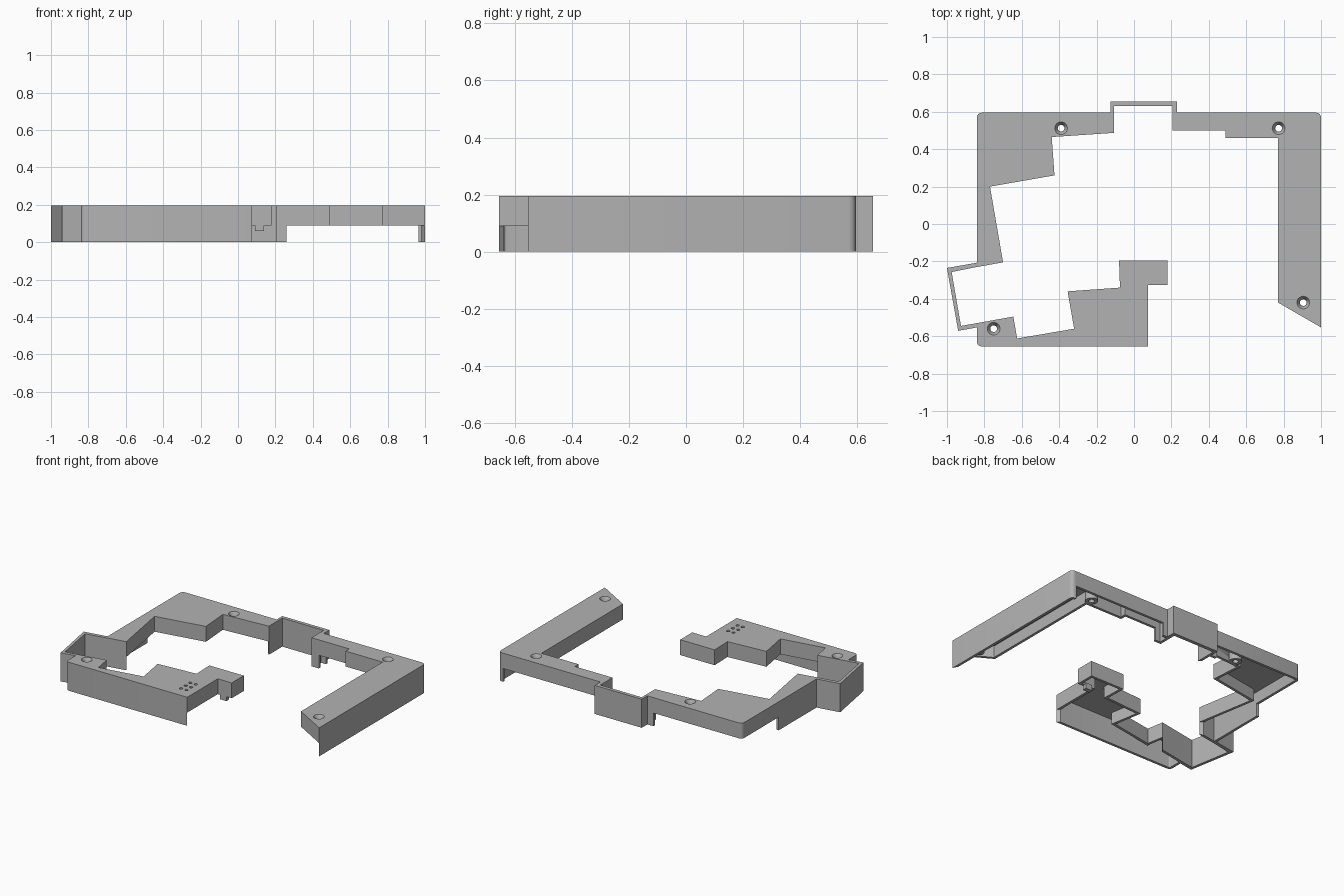
import bpy, bmesh, math
from mathutils import Vector

if "Cube" in bpy.data.objects:
    bpy.data.objects.remove(bpy.data.objects["Cube"])

TOP, UNDER, WALL = 0.195, 0.17, 0.018

grey = bpy.data.materials.new("light grey plastic")
grey.diffuse_color = (0.45, 0.45, 0.45, 1)
grey.use_nodes = True
grey.node_tree.nodes["Principled BSDF"].inputs["Base Color"].default_value = grey.diffuse_color


def finish(bm, name):
    bmesh.ops.recalc_face_normals(bm, faces=bm.faces)
    me = bpy.data.meshes.new(name)
    bm.to_mesh(me)
    bm.free()
    ob = bpy.data.objects.new(name, me)
    bpy.context.collection.objects.link(ob)
    me.materials.append(grey)
    return ob


def smooth(ob):
    bpy.ops.object.select_all(action='DESELECT')
    ob.select_set(True)
    bpy.context.view_layer.objects.active = ob
    bpy.ops.object.shade_smooth_by_angle(angle=math.radians(35))


def rounded(points):
    """Replace corners that carry a radius by a small arc."""
    out = []
    for i, p in enumerate(points):
        if len(p) == 3:
            out.append(p)
            continue
        c = Vector(p[:2])
        r = p[3]
        a = (Vector(points[i - 1][:2]) - c).normalized() * r
        b = (Vector(points[(i + 1) % len(points)][:2]) - c).normalized() * r
        for k in range(5):
            t = k / 4 * math.pi / 2
            q = c + a * (1 - math.sin(t)) + b * (1 - math.cos(t))
            out.append((q.x, q.y, p[2]))
    return out


def shell(name, points):
    """Hollow cover, open below. Each point is x, y, lower edge of the wall that starts there."""
    pts = rounded(points)
    n = len(pts)
    P = [Vector(p[:2]) for p in pts]
    Z = [p[2] for p in pts]
    Q = []
    for i in range(n):
        d0 = (P[i] - P[i - 1]).normalized()
        d1 = (P[(i + 1) % n] - P[i]).normalized()
        n0, n1 = Vector((-d0.y, d0.x)), Vector((-d1.y, d1.x))
        Q.append(P[i] + (n0 + n1) * WALL / (1 + n0.dot(n1)))
    bm = bmesh.new()
    cache = {}

    def v(ring, i, z):
        key = (ring is Q, i % n, z)
        if key not in cache:
            cache[key] = bm.verts.new((*ring[i % n], z))
        return cache[key]

    bm.faces.new([v(P, i, TOP) for i in range(n)])
    bm.faces.new([v(Q, i, UNDER) for i in range(n)])
    for i in range(n):
        z, before, after = Z[i], Z[i - 1], Z[(i + 1) % n]
        for ring, high in ((P, TOP), (Q, UNDER)):
            f = [v(ring, i, z), v(ring, i + 1, z)]
            if after > z:
                f.append(v(ring, i + 1, after))
            f += [v(ring, i + 1, high), v(ring, i, high)]
            if before > z:
                f.append(v(ring, i, before))
            bm.faces.new(f)
        bm.faces.new([v(P, i, z), v(P, i + 1, z), v(Q, i + 1, z), v(Q, i, z)])
        if before != z:
            bm.faces.new([v(P, i, z), v(P, i, before), v(Q, i, before), v(Q, i, z)])
    return finish(bm, name)


def prism(name, outline, z0, z1):
    bm = bmesh.new()
    lo = [bm.verts.new((x, y, z0)) for x, y in outline]
    hi = [bm.verts.new((x, y, z1)) for x, y in outline]
    bm.faces.new(lo)
    bm.faces.new(hi)
    for i in range(len(lo)):
        j = (i + 1) % len(lo)
        bm.faces.new([lo[i], lo[j], hi[j], hi[i]])
    return finish(bm, name)


def cut(ob, holes):
    """Cut round holes given as x, y, radius, bottom."""
    bm = bmesh.new()
    for x, y, r, z in holes:
        ret = bmesh.ops.create_cone(bm, cap_ends=True, segments=24, radius1=r, radius2=r, depth=0.25 - z)
        bmesh.ops.translate(bm, verts=ret["verts"], vec=(x, y, (0.25 + z) / 2))
    cutter = finish(bm, "hole_cutter")
    cutter.hide_render = True
    mod = ob.modifiers.new("holes", 'BOOLEAN')
    mod.operation, mod.solver, mod.object = 'DIFFERENCE', 'EXACT', cutter
    bpy.context.view_layer.objects.active = ob
    bpy.ops.object.modifier_apply(modifier=mod.name)
    bpy.data.objects.remove(cutter)
    smooth(ob)


def screw_boss(x, y):
    """Countersunk tube hanging below the plate."""
    prof = [(0.034, TOP), (0.018, 0.172), (0.018, 0.09), (0.04, 0.09), (0.04, 0.172)]
    bm = bmesh.new()
    n = 24
    rings = [[bm.verts.new((x + r * math.cos(k * math.tau / n), y + r * math.sin(k * math.tau / n), z))
              for k in range(n)] for r, z in prof]
    for a, b in zip(rings, rings[1:]):
        for k in range(n):
            bm.faces.new([a[k], a[(k + 1) % n], b[(k + 1) % n], b[k]])
    bm.normal_update()
    smooth(finish(bm, "screw_boss"))


# Cover sections
L = 0.09
front_left = shell("front_left_cover", [
    (-0.84, -0.655, 0, 0.025), (0.075, -0.655, L), (0.075, -0.325, L), (0.18, -0.325, L),
    (0.18, -0.195, L), (-0.08, -0.195, L), (-0.075, -0.34, L), (-0.355, -0.36, L),
    (-0.32, -0.56, L), (-0.625, -0.612, L), (-0.645, -0.495, 0), (-0.84, -0.53, 0)])
back_left = shell("back_left_cover", [
    (-0.84, 0.595, L, 0.025), (-0.84, 0.2, 0), (-0.84, -0.23, 0), (-0.7, -0.205, L),
    (-0.77, 0.2, L), (-0.425, 0.26, L), (-0.44, 0.465, L), (-0.108, 0.487, 0),
    (-0.108, 0.595, 0), (-0.17, 0.595, L)])
right = shell("right_cover", [
    (1, 0.595, 0, 0.025), (0.965, 0.595, L), (0.26, 0.595, 0), (0.205, 0.595, 0), (0.205, 0.5, 0),
    (0.26, 0.5, L), (0.49, 0.5, L), (0.49, 0.46, L), (0.77, 0.46, L), (0.77, -0.42, L), (1, -0.553, 0)])

# Thin walled pockets at the left and the back
prism("left_pocket_wall", [(-0.84, -0.207), (-1, -0.235), (-0.94, -0.571), (-0.84, -0.553),
                           (-0.84, -0.53), (-0.925, -0.545), (-0.975, -0.257), (-0.84, -0.23)], 0, TOP)
prism("back_pocket_wall", [(-0.125, 0.595), (-0.125, 0.656), (0.23, 0.656), (0.23, 0.595),
                           (0.205, 0.595), (0.205, 0.632), (-0.108, 0.632), (-0.108, 0.595)], 0, TOP)

# Small foot under the tab
prism("tab_foot", [(0.09, -0.325), (0.14, -0.325), (0.14, -0.295), (0.09, -0.295)], 0.06, 0.1)

# Screw holes, and a group of shallow dimples on the front section
dimples = [(x, y, 0.011, 0.187) for x in (-0.03, 0.01) for y in (-0.57, -0.52, -0.47)]
for ob, spots, extra in ((front_left, [(-0.75, -0.56)], dimples),
                         (back_left, [(-0.39, 0.512)], []),
                         (right, [(0.773, 0.512), (0.905, -0.42)], [])):
    cut(ob, [(x, y, 0.034, 0.12) for x, y in spots] + extra)
    for x, y in spots:
        screw_boss(x, y)
